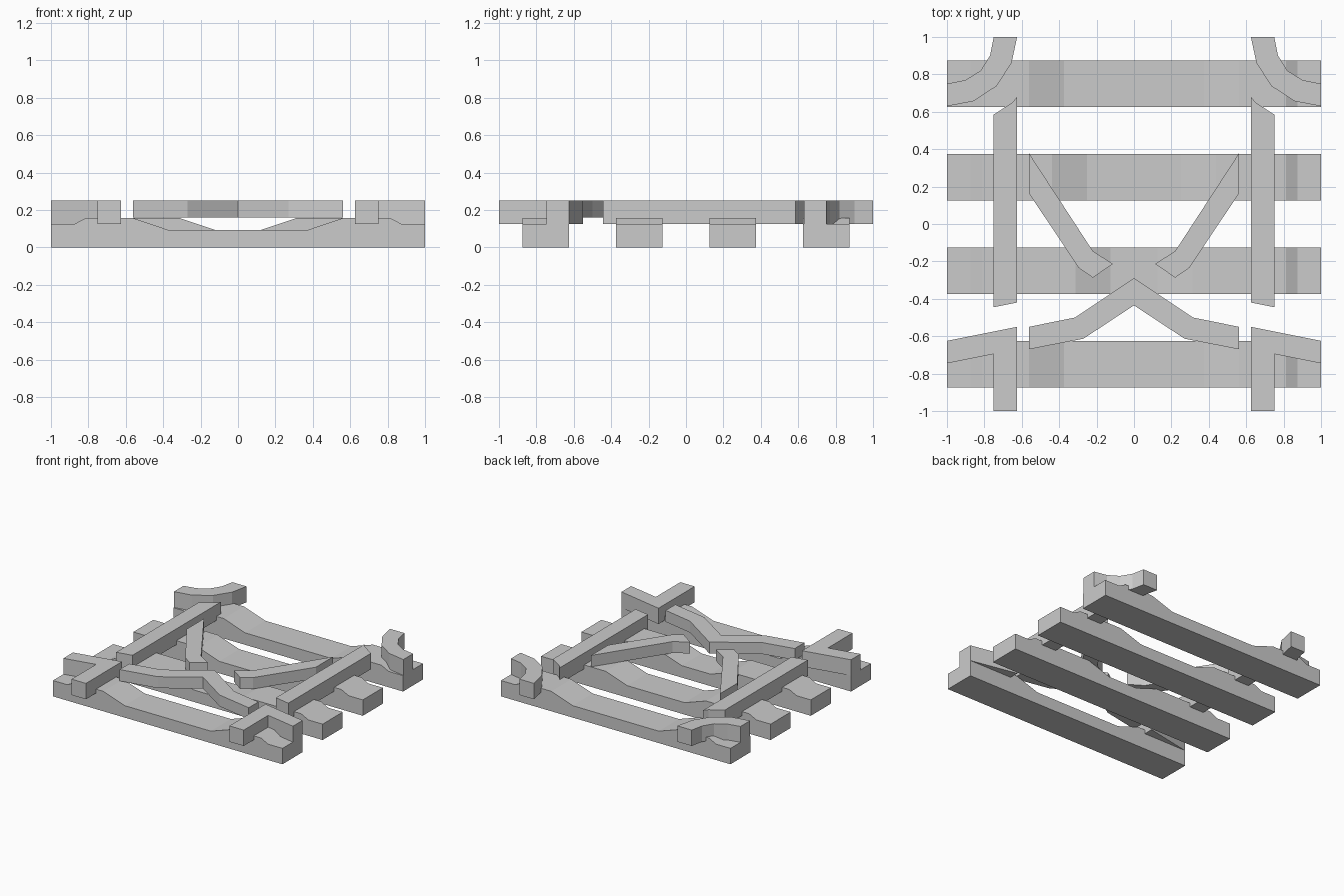
import bpy, bmesh

if "Cube" in bpy.data.objects:
    bpy.data.objects.remove(bpy.data.objects["Cube"])


def extrude(name, outline, vec, mirror=False):
    """Prism: a flat outline of 3D points pushed along vec, optionally mirrored across x = 0."""
    bm = bmesh.new()
    face = bm.faces.new([bm.verts.new(p) for p in outline])
    res = bmesh.ops.extrude_face_region(bm, geom=[face], use_keep_orig=True)
    verts = [v for v in res["geom"] if isinstance(v, bmesh.types.BMVert)]
    bmesh.ops.translate(bm, verts=verts, vec=vec)
    bmesh.ops.recalc_face_normals(bm, faces=bm.faces)
    mesh = bpy.data.meshes.new(name)
    bm.to_mesh(mesh)
    bm.free()
    obj = bpy.data.objects.new(name, mesh)
    bpy.context.collection.objects.link(obj)
    if mirror:
        mod = obj.modifiers.new("Mirror", "MIRROR")
        mod.use_axis[0] = True
        mod.use_mirror_merge = False
    return obj


def rail(name, plan, z0, mirror=True, z1=0.25):
    return extrude(name, [(x, y, z0) for x, y in plan], (0, 0, z1 - z0), mirror)


# Sleepers: raised seats under the rails, dipped middle of varying width
for i, (y, outer) in enumerate([(-0.75, 0.5625), (-0.25, 0.3125),
                                (0.25, 0.4375), (0.75, 0.5625)]):
    half = [(1, 0), (1, 0.125), (0.875, 0.125), (0.8125, 0.157),
            (outer, 0.157), (outer - 0.1875, 0.094)]
    profile = half + [(-x, z) for x, z in reversed(half)]
    extrude(f"sleeper_{i + 1}", [(x, y - 0.125, z) for x, z in profile], (0, 0.25, 0))

# Straight side rails with slanted ends
rail("side_rail", [(0.625, -0.42), (0.75, -0.445), (0.75, 0.585),
                   (0.65, 0.65), (0.625, 0.68)], 0.125)

# Curved rails at the back corners
rail("back_corner_rail", [(0.625, 1), (0.655, 0.86), (0.735, 0.737), (0.86, 0.656),
                          (1, 0.63), (1, 0.75), (0.90, 0.77), (0.82, 0.82),
                          (0.77, 0.90), (0.75, 1)], 0.125)

# Branching rails at the front corners
rail("front_corner_rail", [(0.625, -1), (0.75, -1), (0.75, -0.695), (1, -0.745),
                           (1, -0.625), (0.625, -0.55)], 0.125)

# Inner diagonal rails with hooked tips
rail("diagonal_rail", [(0.5625, 0.38), (0.22, -0.145), (0.113, -0.213), (0.22, -0.287),
                       (0.295, -0.235), (0.5625, 0.165)], 0.16)

# Front crossing rail, peaked in the middle
arm = [(0.5625, -0.55), (0.315, -0.5)]
under = [(0.27, -0.613), (0.5625, -0.67)]
flip = lambda pts: [(-x, y) for x, y in reversed(pts)]
rail("crossing_rail", arm + [(0, -0.29)] + flip(arm) + flip(under) + [(0, -0.435)] + under,
     0.16, mirror=False)
